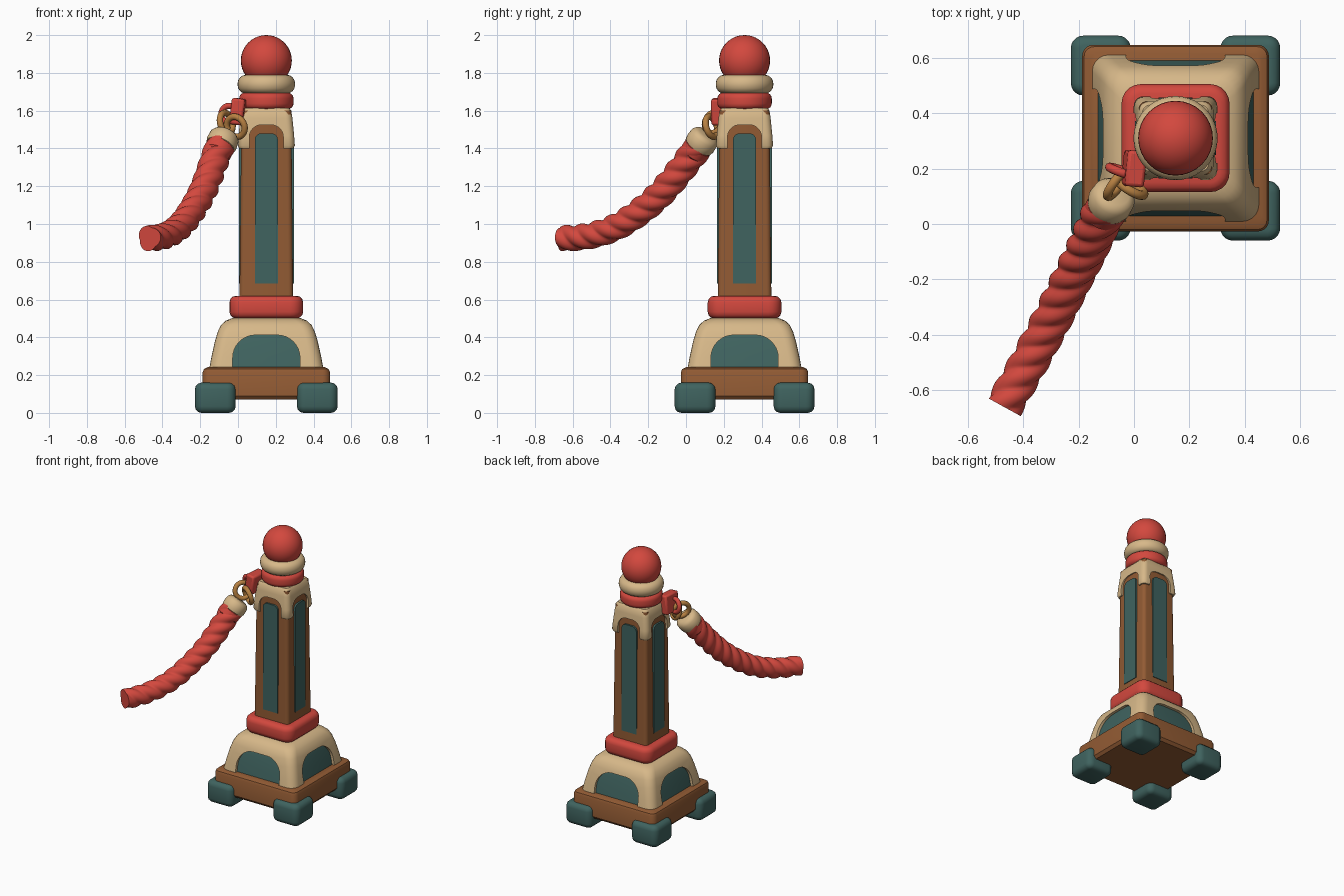
import bpy, bmesh, math
from mathutils import Vector, Matrix

if "Cube" in bpy.data.objects:
    bpy.data.objects.remove(bpy.data.objects["Cube"])

CX, CY = 0.15, 0.31   # post axis


def material(name, rgb):
    m = bpy.data.materials.new(name)
    m.diffuse_color = (*rgb, 1)
    m.use_nodes = True
    m.node_tree.nodes["Principled BSDF"].inputs["Base Color"].default_value = m.diffuse_color
    return m


RED = material("red", (0.65, 0.065, 0.048))
BEIGE = material("beige", (0.68, 0.48, 0.25))
BROWN = material("brown", (0.29, 0.105, 0.034))
TEAL = material("teal", (0.050, 0.125, 0.115))
GOLD = material("gold", (0.48, 0.22, 0.055))


def finish(name, bm, mat, angle=40):
    bmesh.ops.recalc_face_normals(bm, faces=bm.faces)
    me = bpy.data.meshes.new(name)
    bm.to_mesh(me)
    bm.free()
    ob = bpy.data.objects.new(name, me)
    bpy.context.collection.objects.link(ob)
    if mat:
        me.materials.append(mat)
    smooth(ob, angle)
    return ob


def smooth(ob, angle=40):
    bpy.ops.object.select_all(action='DESELECT')
    ob.select_set(True)
    bpy.context.view_layer.objects.active = ob
    bpy.ops.object.shade_smooth_by_angle(angle=math.radians(angle))


def skin(name, rings, mat, angle=40):
    """Bridge closed rings of points and cap both ends."""
    bm = bmesh.new()
    vs = [[bm.verts.new(p) for p in r] for r in rings]
    n = len(vs[0])
    for a, b in zip(vs, vs[1:]):
        for i in range(n):
            j = (i + 1) % n
            bm.faces.new((a[i], a[j], b[j], b[i]))
    bm.faces.new(vs[0])
    bm.faces.new(vs[-1])
    return finish(name, bm, mat, angle)


def loft(name, sections, mat, cx=CX, cy=CY):
    """Stack of rounded squares: (height, half width, corner radius)."""
    rings = []
    for z, h, r in sections:
        ring = []
        for q in range(4):
            mid = math.radians(45 + 90 * q)
            kx, ky = math.copysign(h - r, math.cos(mid)), math.copysign(h - r, math.sin(mid))
            for k in range(6):
                a = math.radians(90 * q + 18 * k)
                ring.append((cx + kx + r * math.cos(a), cy + ky + r * math.sin(a), z))
        rings.append(ring)
    return skin(name, rings, mat)


def cushion(name, z0, z1, h, b, r, mat, cx=CX, cy=CY):
    """Rounded-edge square block."""
    lo = [(z0 + b * (1 - math.cos(t)), h - b * (1 - math.sin(t)), r - b * (1 - math.sin(t)))
          for t in (0, 0.52, 1.05, 1.57)]
    hi = [(z0 + z1 - z, w, k) for z, w, k in reversed(lo)]
    return loft(name, lo + hi, mat, cx, cy)


def tube(name, pts, radii, mat, angle=40, n=32, lobe=None):
    """Sweep a round (or lobed) section along points."""
    rings = []
    for i, p in enumerate(pts):
        t = (pts[min(i + 1, len(pts) - 1)] - pts[max(i - 1, 0)]).normalized()
        u = Vector((0, 0, 1)).cross(t)
        u = u.normalized() if u.length > 0.01 else Vector((1, 0, 0))
        v = t.cross(u)
        ring = []
        for k in range(n):
            a = 2 * math.pi * k / n
            r = radii[i] * (lobe(a, i) if lobe else 1)
            ring.append(p + (u * math.cos(a) + v * math.sin(a)) * r)
        rings.append(ring)
    return skin(name, rings, mat, angle)


def arch(name, w, z0, z1, r, d0, d1, turn, mat):
    """Arched slab between distances d0 and d1 from the post axis."""
    prof = [(-w, z0), (w, z0)]
    for s, start in ((1, 0), (-1, 90)):
        for k in range(9):
            a = math.radians(start + 90 * k / 8)
            prof.append((s * (w - r) + r * math.cos(a), z1 - r + r * math.sin(a)))
    rot = Matrix.Rotation(turn, 3, 'Z')
    base = Vector((CX, CY, 0))
    rings = [[base + rot @ Vector((x, -d, z)) for x, z in prof] for d in (d0, d1)]
    return skin(name, rings, mat)


def cut_arches(ob, w, z0, z1, r):
    for i in range(2):
        c = arch("arch_cutter", w, z0, z1, r, -0.6, 0.6, i * math.pi / 2, None)
        c.hide_render = True
        m = ob.modifiers.new("arch", 'BOOLEAN')
        m.operation, m.solver, m.object = 'DIFFERENCE', 'EXACT', c
        bpy.context.view_layer.objects.active = ob
        bpy.ops.object.modifier_apply(modifier=m.name)
        bpy.data.objects.remove(c)
    smooth(ob)


def torus(name, center, normal, R, r, mat):
    q = Vector(normal).to_track_quat('Z', 'Y')
    bpy.ops.mesh.primitive_torus_add(major_radius=R, minor_radius=r, major_segments=36,
                                     minor_segments=12, location=center, rotation=q.to_euler())
    ob = bpy.context.object
    ob.name = name
    ob.data.materials.append(mat)
    smooth(ob)


# Feet and base slab
for sx in (-1, 1):
    for sy in (-1, 1):
        cushion("foot", 0.0, 0.16, 0.108, 0.035, 0.045, TEAL, CX + sx * 0.27, CY + sy * 0.262)
loft("base_slab", [(0.07, 0.32, 0.03), (0.09, 0.337, 0.04), (0.215, 0.337, 0.04),
                   (0.232, 0.33, 0.035), (0.242, 0.31, 0.03)], BROWN)

# Bell-shaped plinth: beige shell with arched openings over a teal core
BELL = [(0.235, 0.302), (0.30, 0.29), (0.38, 0.272), (0.43, 0.257),
        (0.465, 0.24), (0.488, 0.215), (0.502, 0.18)]
plinth = loft("plinth", [(z, h, 0.06) for z, h in BELL], BEIGE)
cut_arches(plinth, 0.178, 0.1, 0.412, 0.12)
loft("plinth_panels", [(z, h - 0.02, 0.05) for z, h in BELL[:5]], TEAL)
cushion("lower_collar", 0.5, 0.62, 0.195, 0.035, 0.07, RED)

# Column with inlaid panels and arched cap
loft("column", [(0.60, 0.142, 0.025), (1.0, 0.138, 0.025), (1.6, 0.132, 0.025)], BROWN)
for i in range(4):
    arch("column_panel", 0.061, 0.685, 1.48, 0.035, 0.12, 0.146, i * math.pi / 2, TEAL)
cap = loft("column_cap", [(1.40, 0.143, 0.03), (1.415, 0.151, 0.035), (1.47, 0.147, 0.035),
                          (1.56, 0.138, 0.035), (1.60, 0.132, 0.035), (1.615, 0.12, 0.03)], BEIGE)
cut_arches(cap, 0.09, 1.3, 1.525, 0.065)


# Round neck rings and ball
def neck(name, z0, z1, R, b, mat):
    arc = [(z0 + b * (1 - math.cos(t)), R - b * (1 - math.sin(t))) for t in (0, 0.4, 0.8, 1.2, 1.57)]
    prof = arc + [(z0 + z1 - z, r) for z, r in reversed(arc)]
    tube(name, [Vector((CX, CY, z)) for z, _ in prof], [r for _, r in prof], mat, 50, 40)


neck("upper_collar", 1.608, 1.695, 0.144, 0.03, RED)
neck("neck_ring", 1.69, 1.79, 0.152, 0.045, BEIGE)
bpy.ops.mesh.primitive_uv_sphere_add(segments=32, ring_count=20, radius=0.135, location=(CX, CY, 1.865))
ball = bpy.context.object
ball.name = "finial_ball"
ball.data.materials.append(RED)
smooth(ball)

# Rope path, sampled as a smooth curve through a few points
KEYS = [Vector(p) for p in ((-0.03, 0.16, 1.52), (-0.072, 0.10, 1.46), (-0.11, 0.04, 1.375),
                            (-0.17, -0.09, 1.21), (-0.225, -0.20, 1.10), (-0.30, -0.35, 0.995),
                            (-0.38, -0.50, 0.94), (-0.47, -0.66, 0.925), (-0.55, -0.81, 0.94))]


def path(t):
    i = min(int(t), len(KEYS) - 4)
    f = t - i
    a, b, c, d = KEYS[i:i + 4]
    return 0.5 * (2 * b + (c - a) * f + (2 * a - 5 * b + 4 * c - d) * f * f
                  + (3 * b - a - 3 * c + d) * f ** 3)


STEPS = 130
pts = [path(0.5 + 5.5 * i / STEPS) for i in range(STEPS + 1)]
dist = [0.0]
for a, b in zip(pts, pts[1:]):
    dist.append(dist[-1] + (b - a).length)


def strands(a, i):
    return 0.86 + 0.20 * abs(math.sin(1.5 * (a - dist[i] * 22)))


tube("rope", pts, [0.076 - 0.010 * i / STEPS for i in range(STEPS + 1)], RED, 45, 36, strands)

# Rope cuff and ferrule
axis = (KEYS[2] - KEYS[1]).normalized()
start = KEYS[1] - axis * 0.022
tube("rope_cuff", [start + axis * d for d in (0.08, 0.09, 0.135, 0.145)],
     [0.068, 0.076, 0.074, 0.064], RED)
tube("ferrule", [start + axis * d for d in (0, 0.008, 0.025, 0.065, 0.085, 0.093)],
     [0.05, 0.068, 0.08, 0.083, 0.078, 0.065], BEIGE)

# Bracket on the collar with linked rings
bpy.ops.mesh.primitive_cube_add(size=1, location=(0.0, 0.20, 1.595), rotation=(0, 0.12, -0.1))
bracket = bpy.context.object
bracket.name = "bracket"
bracket.scale = (0.07, 0.13, 0.14)
bpy.ops.object.transform_apply(location=False, rotation=False, scale=True)
bev = bracket.modifiers.new("bevel", 'BEVEL')
bev.width, bev.segments = 0.012, 2
bracket.data.materials.append(RED)
smooth(bracket)
torus("bracket_loop", (-0.045, 0.19, 1.58), (0.35, 1, 0.1), 0.046, 0.016, RED)
torus("chain_ring_front", (-0.012, 0.135, 1.515), (0.5, 0.8, 0.25), 0.055, 0.017, GOLD)
torus("chain_ring_rear", (-0.062, 0.145, 1.535), (0.75, -0.55, 0.2), 0.055, 0.017, GOLD)
